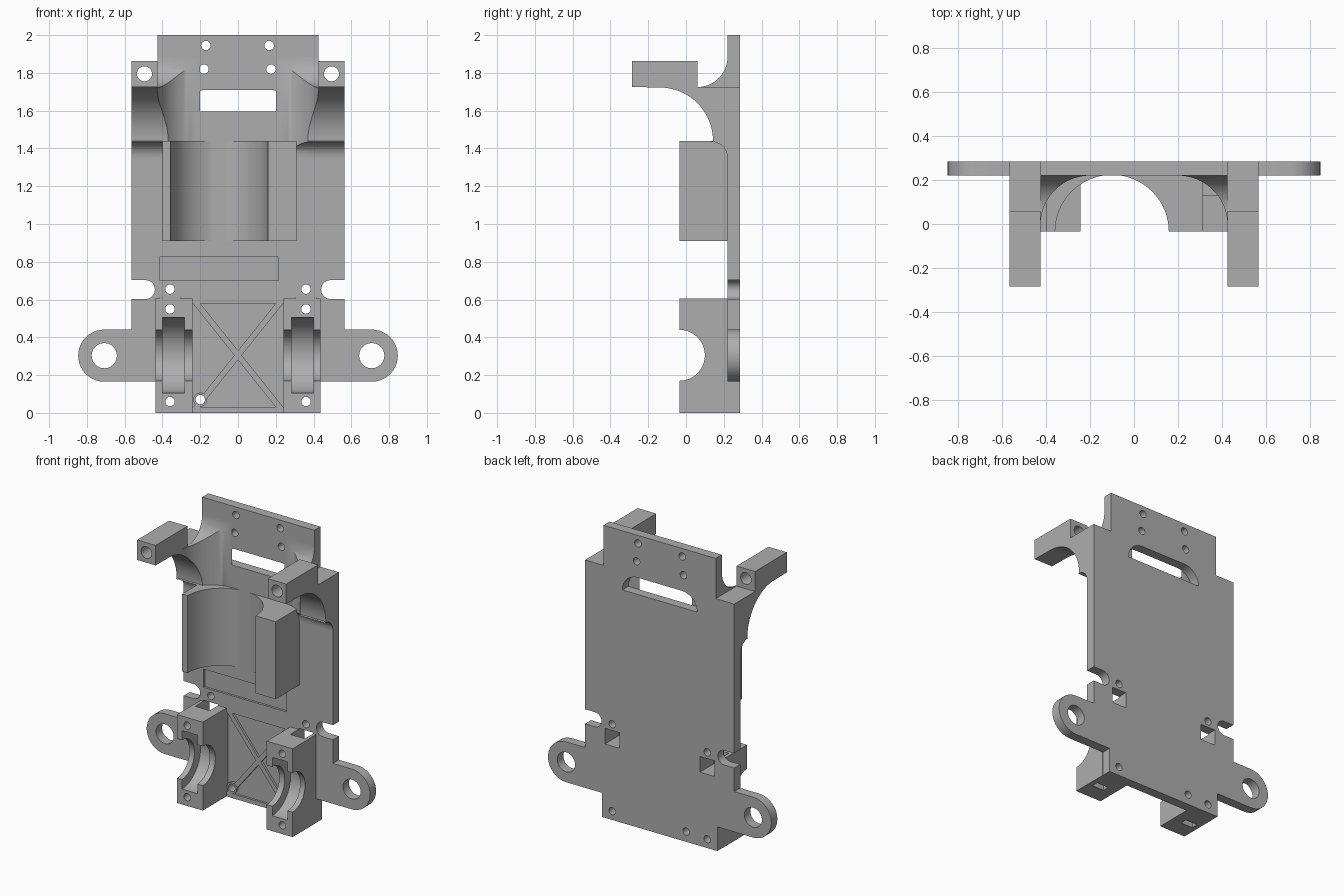
import bpy, bmesh
from math import sin, cos, pi, radians
from mathutils import Vector

cube = bpy.data.objects.get("Cube")
if cube:
    bpy.data.objects.remove(cube)

grey = bpy.data.materials.new("plain grey")
grey.use_nodes = True
colour = (0.42, 0.42, 0.42, 1)
grey.diffuse_color = colour
grey.node_tree.nodes["Principled BSDF"].inputs["Base Color"].default_value = colour

FRONT, BACK, FACE = 0.22, 0.285, -0.035   # plate front, plate back, mount face


def arc(cx, cy, r, a0, a1, n=20):
    angles = [radians(a0 + (a1 - a0) * i / n) for i in range(n + 1)]
    return [(cx + r * cos(a), cy + r * sin(a)) for a in angles]


def prism(name, pts, axis, lo, hi):
    """Extrude a 2D outline along an axis; the outline uses the other two in order."""
    place = {"x": lambda p, t: (t, p[0], p[1]),
             "y": lambda p, t: (p[0], t, p[1]),
             "z": lambda p, t: (p[0], p[1], t)}[axis]
    bm = bmesh.new()
    face = bm.faces.new([bm.verts.new(place(p, lo)) for p in pts])
    top = bmesh.ops.extrude_face_region(bm, geom=[face])["geom"]
    shift = Vector(place((0, 0), hi - lo))
    bmesh.ops.translate(bm, vec=shift, verts=[v for v in top if isinstance(v, bmesh.types.BMVert)])
    bmesh.ops.recalc_face_normals(bm, faces=bm.faces)
    mesh = bpy.data.meshes.new(name)
    bm.to_mesh(mesh)
    bm.free()
    mesh.materials.append(grey)
    obj = bpy.data.objects.new(name, mesh)
    bpy.context.collection.objects.link(obj)
    return obj


def box(name, x0, x1, y0, y1, z0, z1):
    return prism(name, [(x0, z0), (x1, z0), (x1, z1), (x0, z1)], "y", y0, y1)


def hole(x, z, r, y0=-0.5, y1=0.5):
    return prism("hole_cutter", arc(x, z, r, 0, 345, 23), "y", y0, y1)


def boolean(obj, tools, operation="DIFFERENCE"):
    bpy.context.view_layer.objects.active = obj
    for tool in tools:
        tool.hide_render = True
        mod = obj.modifiers.new("cut", "BOOLEAN")
        mod.operation, mod.solver, mod.object = operation, "EXACT", tool
        bpy.ops.object.modifier_apply(modifier=mod.name)
        bpy.data.objects.remove(tool)


# Back plate: right half outline, mirrored for the left half
half = [(0.437, 0), (0.437, 0.165)]
half += arc(0.708, 0.303, 0.138, -90, 90)
half += [(0.565, 0.441), (0.565, 0.603)]
half += arc(0.49, 0.653, 0.05, 270, 90, 12)
half += [(0.565, 0.703), (0.565, 1.725), (0.425, 1.725), (0.425, 2)]
outline = half + [(-x, z) for x, z in reversed(half)]
plate = prism("back_plate", outline, "y", FRONT, BACK)

# Plate holes, upper slot, nut openings and shallow recesses
cuts = [hole(s * 0.708, 0.303, 0.067) for s in (-1, 1)]
small = [(-0.17, 1.945), (0.165, 1.945), (-0.18, 1.82), (0.175, 1.82), (-0.2, 0.07)]
small += [(s * 0.36, z) for s in (-1, 1) for z in (0.06, 0.655)]
cuts += [hole(x, z, 0.025) for x, z in small]
slot = [(-0.283, 1.595), (0.283, 1.595)] + arc(0.168, 1.595, 0.115, 5, 90, 12)
slot += arc(-0.168, 1.595, 0.115, 90, 175, 12)
cuts.append(prism("slot_cutter", slot, "y", 0, 0.5))
cuts += [box("nut_cutter", s * 0.36 - 0.055, s * 0.36 + 0.055, 0.1, 0.5, 0.505, 0.612) for s in (-1, 1)]
floor = FRONT + 0.015
cuts.append(box("recess_cutter", -0.415, 0.215, 0, floor, 0.7, 0.825))
for tri in ([(-0.2, 0.58), (0.2, 0.58), (0, 0.33)],
            [(-0.2, 0.03), (0.2, 0.03), (0, 0.28)],
            [(-0.24, 0.58), (-0.24, 0.03), (-0.02, 0.305)],
            [(0.24, 0.58), (0.24, 0.03), (0.02, 0.305)]):
    cuts.append(prism("brace_cutter", tri, "y", 0, floor))
boolean(plate, cuts)
parts = [plate]

# Small ring around the lower screw hole
ring = prism("screw_ring", arc(-0.2, 0.07, 0.037, 0, 345, 23), "y", FRONT - 0.002, BACK - 0.01)
boolean(ring, [hole(-0.2, 0.07, 0.025)])
parts.append(ring)

# Curved underside shared by arms and corner fillets
under = [(FRONT, 1.35)] + arc(0.135, 1.35, 0.085, 0, 90, 10)[1:]
under += arc(-0.14, 1.44, 0.283, 0, 90)

for side, s in (("right", -1), ("left", 1)):
    # Forward arm with a screw hole
    lo, hi = sorted((s * 0.425, s * 0.565))
    profile = under + [(-0.285, 1.725), (-0.285, 1.862), (0.06, 1.862), (0.06, 1.725), (FRONT, 1.725)]
    arm = prism(side + "_arm", profile, "x", lo, hi)
    boolean(arm, [hole(s * 0.495, 1.795, 0.04)])

    # Concave corner between arm and plate, trimmed by the side profile
    corner = [(s * 0.425, FRONT)] + [(s * x, y) for x, y in arc(0.2, -0.005, 0.225, 90, 0)]
    fillet = prism(side + "_arm_fillet", corner, "z", 1.3, 1.95)
    trim = under + [(0.06, 1.725)] + arc(0.06, 1.885, 0.16, -90, 0)[1:]
    trim += [(0.24, 1.885), (0.24, 1.35)]
    boolean(fillet, [prism("trim", trim, "x", -1, 1)], "INTERSECT")

    # Bearing mount: shaft groove, wider bearing seat, screw holes, nut slots
    cx = s * 0.34
    mount = box(side + "_bearing_mount", cx - 0.098, cx + 0.098, FACE, FRONT, 0, 0.605)
    nx = s * 0.36
    seat = s * 0.342
    boolean(mount, [
        prism("shaft_cutter", arc(FACE, 0.305, 0.135, 0, 352.5, 47), "x", cx - 0.3, cx + 0.3),
        prism("seat_cutter", arc(FACE, 0.305, 0.2, 0, 352.5, 47), "x", seat - 0.058, seat + 0.058),
        hole(nx, 0.55, 0.025), hole(nx, 0.06, 0.025),
        box("nut_cutter", nx - 0.055, nx + 0.055, 0.13, 0.5, 0.505, 0.65),
        box("nut_cutter", nx - 0.045, nx + 0.045, 0.08, 0.125, -0.1, 0.1)])
    parts += [arm, fillet, mount]

# Cradle cheeks on either side of the round channel
for side, s, outer in (("right", -1, -0.40), ("left", 1, 0.31)):
    curve = [(-0.1 + s * x, y) for x, y in arc(0, FACE, 0.258, 0, 81, 24)]
    cheek = [(outer, FACE)] + curve + [(-0.1 + s * 0.03, FRONT), (outer, FRONT)]
    parts.append(prism(side + "_cradle_cheek", cheek, "z", 0.91, 1.44))

# Smooth the curves, keep the edges crisp
for obj in bpy.context.selected_objects:
    obj.select_set(False)
for obj in parts:
    obj.select_set(True)
bpy.context.view_layer.objects.active = plate
bpy.ops.object.shade_smooth_by_angle(angle=radians(30))
